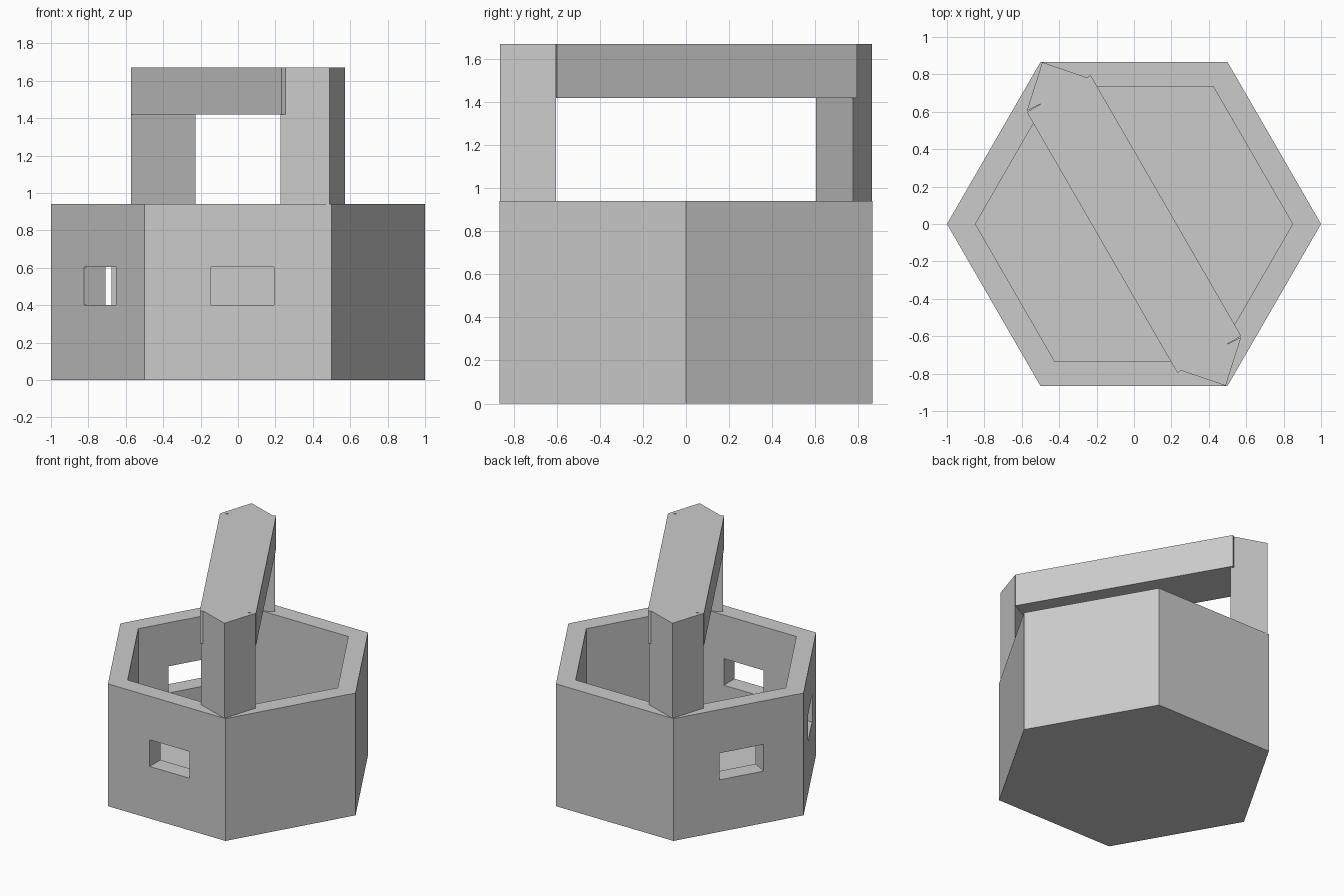
import bpy
import bmesh
from math import cos, sin, pi, atan2
from mathutils import Matrix, Vector

cube = bpy.data.objects.get("Cube")
if cube:
    bpy.data.objects.remove(cube, do_unlink=True)

# Single grey material
grey = bpy.data.materials.new("plain_grey")
grey.use_nodes = True
colour = (0.6, 0.6, 0.6, 1)
grey.diffuse_color = colour
grey.node_tree.nodes["Principled BSDF"].inputs["Base Color"].default_value = colour

WALL_TOP, FLOOR = 0.94, 0.13


def prism(name, outline, z0, z1):
    """Extrude a flat outline from z0 to z1."""
    bm = bmesh.new()
    face = bm.faces.new([bm.verts.new((x, y, z0)) for x, y in outline])
    up = bmesh.ops.extrude_face_region(bm, geom=[face])["geom"]
    verts = [v for v in up if isinstance(v, bmesh.types.BMVert)]
    bmesh.ops.translate(bm, verts=verts, vec=(0, 0, z1 - z0))
    bmesh.ops.recalc_face_normals(bm, faces=bm.faces)
    mesh = bpy.data.meshes.new(name)
    bm.to_mesh(mesh)
    bm.free()
    mesh.materials.append(grey)
    obj = bpy.data.objects.new(name, mesh)
    bpy.context.collection.objects.link(obj)
    return obj


def hexagon(r):
    return [(r * cos(i * pi / 3), r * sin(i * pi / 3)) for i in range(6)]


def rectangle(x0, x1, y0, y1):
    return [(x0, y0), (x1, y0), (x1, y1), (x0, y1)]


def cut(target, cutter):
    mod = target.modifiers.new(cutter.name, 'BOOLEAN')
    mod.operation = 'DIFFERENCE'
    mod.solver = 'EXACT'
    mod.object = cutter
    cutter.hide_render = True
    cutter.hide_viewport = True
    cutter.display_type = 'WIRE'


# Hollow six-sided body
body = prism("basket_body", hexagon(1), 0, WALL_TOP)
cut(body, prism("cavity_cutter", hexagon(0.848), FLOOR, WALL_TOP + 0.2))

# Windows through the front wall and the two walls next to it
for i, name in enumerate(("front", "side_front", "side_back")):
    window = prism(name + "_window_cutter",
                   rectangle(-0.145, 0.193, -1.0, -0.65), 0.4, 0.605)
    window.data.transform(Matrix.Rotation(-i * pi / 3, 4, 'Z'))
    cut(body, window)

# Triangular handle posts on two opposite corners
post = [(0.49, -0.865), (0.573, -0.605), (0.228, -0.775)]
prism("front_handle_post", post, WALL_TOP, 1.67)
prism("back_handle_post", [(-x, -y) for x, y in post], WALL_TOP, 1.67)

# Diagonal crossbar
bar = prism("handle_bar", rectangle(-0.805, 0.805, -0.197, 0.197), 1.42, 1.67)
bar.data.transform(Matrix.Rotation(-pi / 3, 4, 'Z'))
